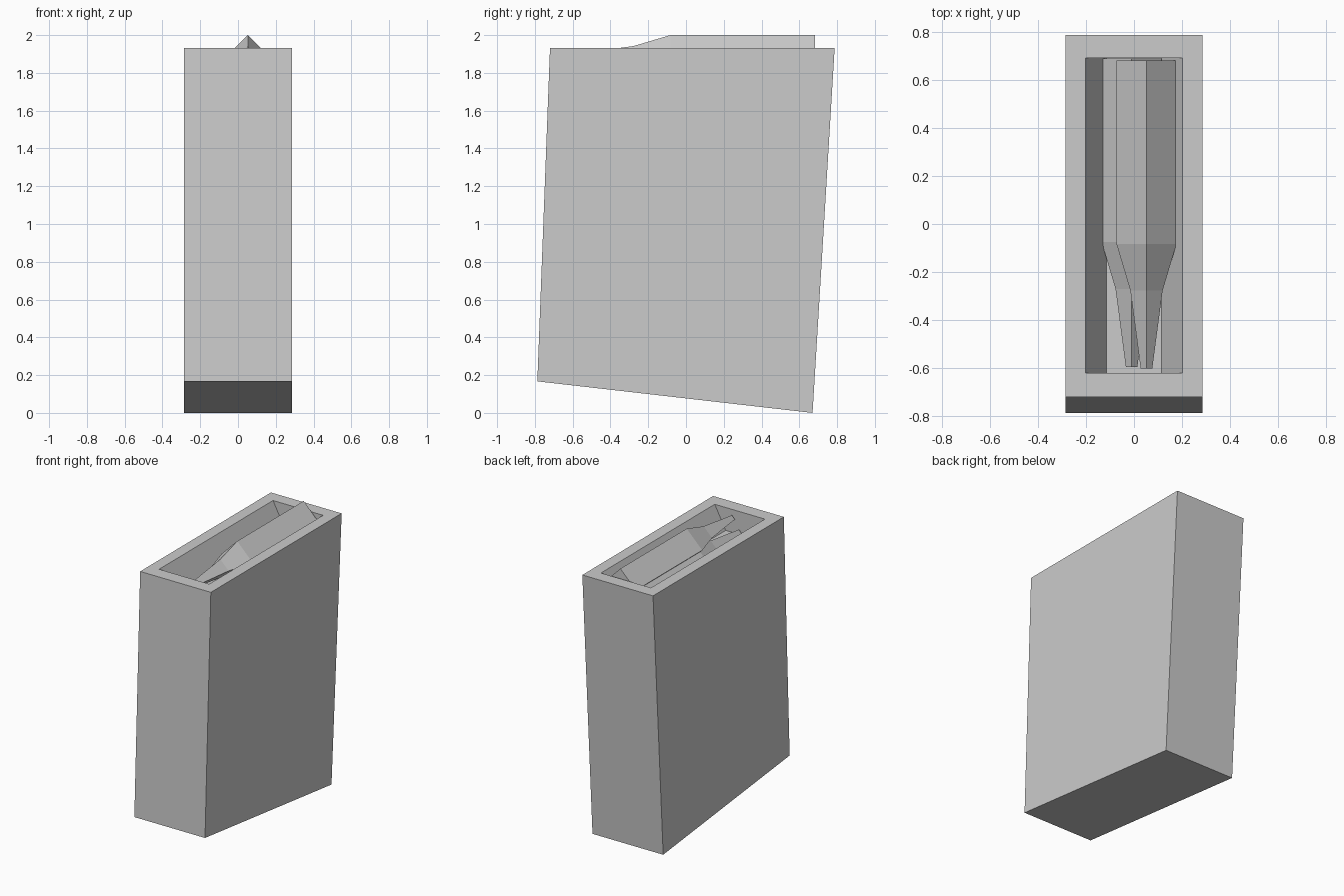
import bpy
import bmesh

if "Cube" in bpy.data.objects:
    bpy.data.objects.remove(bpy.data.objects["Cube"])


def loft(name, rings):
    """Skin a list of four-point rings and cap both ends."""
    bm = bmesh.new()
    loops = [[bm.verts.new(p) for p in ring] for ring in rings]
    for a, b in zip(loops, loops[1:]):
        for i in range(4):
            j = (i + 1) % 4
            bm.faces.new((a[i], a[j], b[j], b[i]))
    bm.faces.new(loops[0][::-1])
    bm.faces.new(loops[-1])
    bmesh.ops.recalc_face_normals(bm, faces=bm.faces)
    mesh = bpy.data.meshes.new(name)
    bm.to_mesh(mesh)
    bm.free()
    obj = bpy.data.objects.new(name, mesh)
    bpy.context.collection.objects.link(obj)
    return obj


def rect(half_x, y0, y1, z0, z1):
    """Rectangle ring whose height runs from z0 (front) to z1 (back)."""
    return [(-half_x, y0, z0), (half_x, y0, z0), (half_x, y1, z1), (-half_x, y1, z1)]


def diamond(x, y, z, r):
    return [(x + r, y, z), (x, y, z + r), (x - r, y, z), (x, y, z - r)]


# Leaning box: sloped base, outer rim, inner rim, tapered well floor
TOP, FLOOR = 1.932, 1.765
loft("box_body", [
    rect(0.285, -0.787, 0.67, 0.167, 0.0),
    rect(0.285, -0.72, 0.787, TOP, TOP),
    rect(0.202, -0.62, 0.692, TOP, TOP),
    rect(0.114, -0.62, 0.692, FLOOR, FLOOR),
])

# Two staggered rounds: (distance from back end, radius)
PROFILE = [(0.0, 0.125), (0.765, 0.125), (0.96, 0.067), (1.285, 0.024)]
for name, x, back, z in (("upper_round", 0.052, 0.682, 1.875),
                         ("lower_round", -0.01, 0.69, 1.79)):
    loft(name, [diamond(x, back - d, z, r) for d, r in PROFILE])
